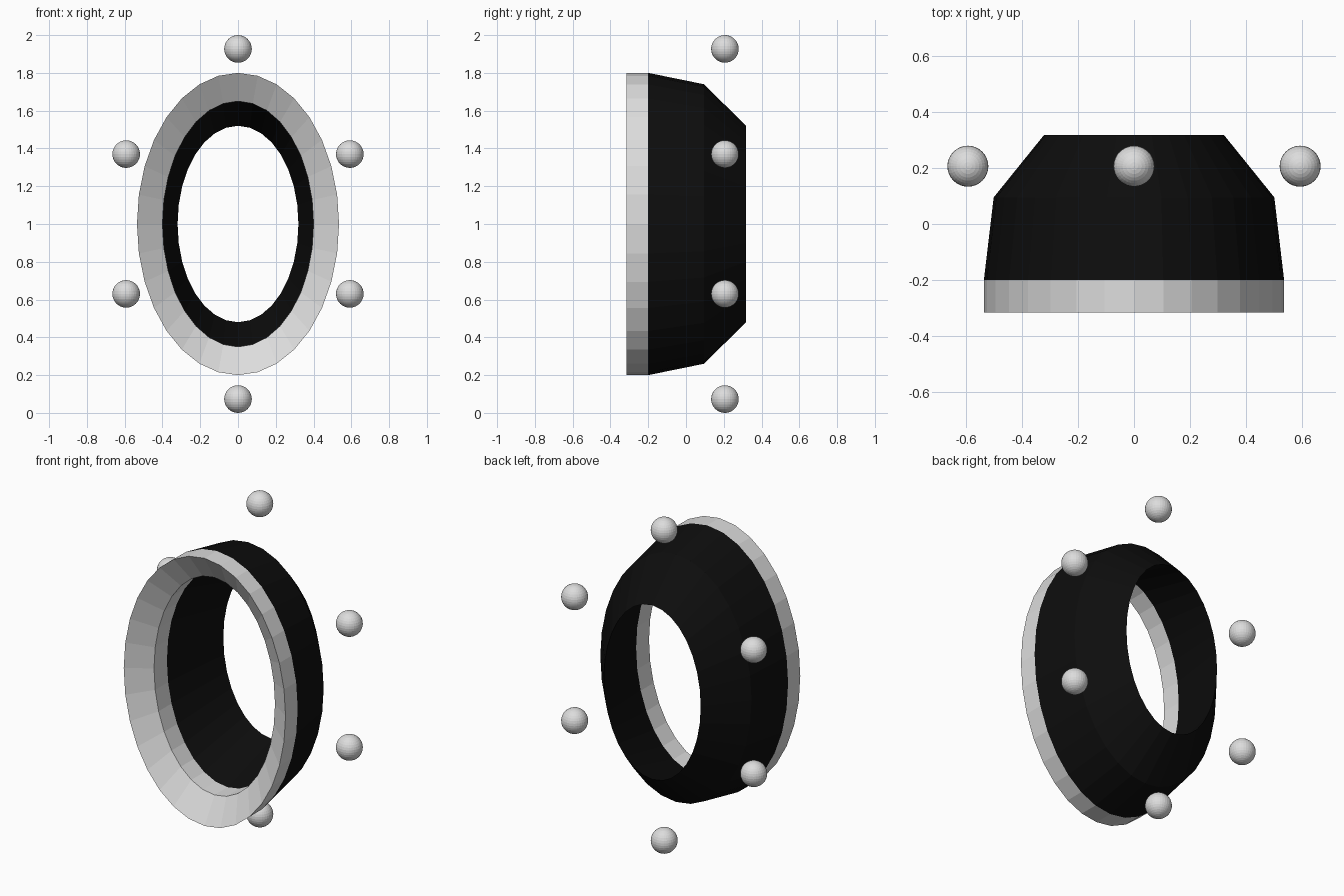
import bpy, bmesh, math

if "Cube" in bpy.data.objects:
    bpy.data.objects.remove(bpy.data.objects["Cube"])

SIDES = 32
CENTRE_Z = 1.0


def material(name, value):
    m = bpy.data.materials.new(name)
    m.diffuse_color = (value, value, value, 1)
    m.use_nodes = True
    m.node_tree.nodes["Principled BSDF"].inputs["Base Color"].default_value = m.diffuse_color
    return m


grey = material("light grey", 0.72)
black = material("black", 0.004)


def finish(bm, name, mat):
    me = bpy.data.meshes.new(name)
    bm.to_mesh(me)
    bm.free()
    me.materials.append(mat)
    ob = bpy.data.objects.new(name, me)
    bpy.context.collection.objects.link(ob)
    return ob


def oval_loft(name, profile, mat):
    """Skin a chain of ovals given as (x radius, z radius, y)."""
    bm = bmesh.new()
    loops = []
    for rx, rz, y in profile:
        loops.append([bm.verts.new((rx * math.cos(2 * math.pi * k / SIDES), y,
                                    CENTRE_Z + rz * math.sin(2 * math.pi * k / SIDES)))
                      for k in range(SIDES)])
    for a, b in zip(loops, loops[1:]):
        for k in range(SIDES):
            n = (k + 1) % SIDES
            bm.faces.new((a[k], b[k], b[n], a[n]))
    return finish(bm, name, mat)


# Front rim: inner wall, sloping front face, outer band
oval_loft("front_rim", [(0.40, 0.65, -0.10), (0.40, 0.65, -0.222),
                        (0.535, 0.80, -0.315), (0.535, 0.80, -0.20)], grey)

# Housing: tapered outside, back edge, tapered inside
oval_loft("housing", [(0.535, 0.80, -0.20), (0.50, 0.74, 0.095),
                      (0.32, 0.52, 0.318), (0.40, 0.65, -0.10)], black)

# Six balls floating round the housing
R = 0.073
spots = [(0, 0.927), (0, -0.927)] + [(sx * 0.592, sz * 0.37)
                                     for sx in (-1, 1) for sz in (-1, 1)]
for i, (x, dz) in enumerate(spots):
    bm = bmesh.new()
    bmesh.ops.create_uvsphere(bm, u_segments=32, v_segments=16, radius=R)
    bmesh.ops.translate(bm, verts=bm.verts, vec=(x, 0.206, CENTRE_Z + dz))
    finish(bm, f"ball_{i + 1}", grey)
